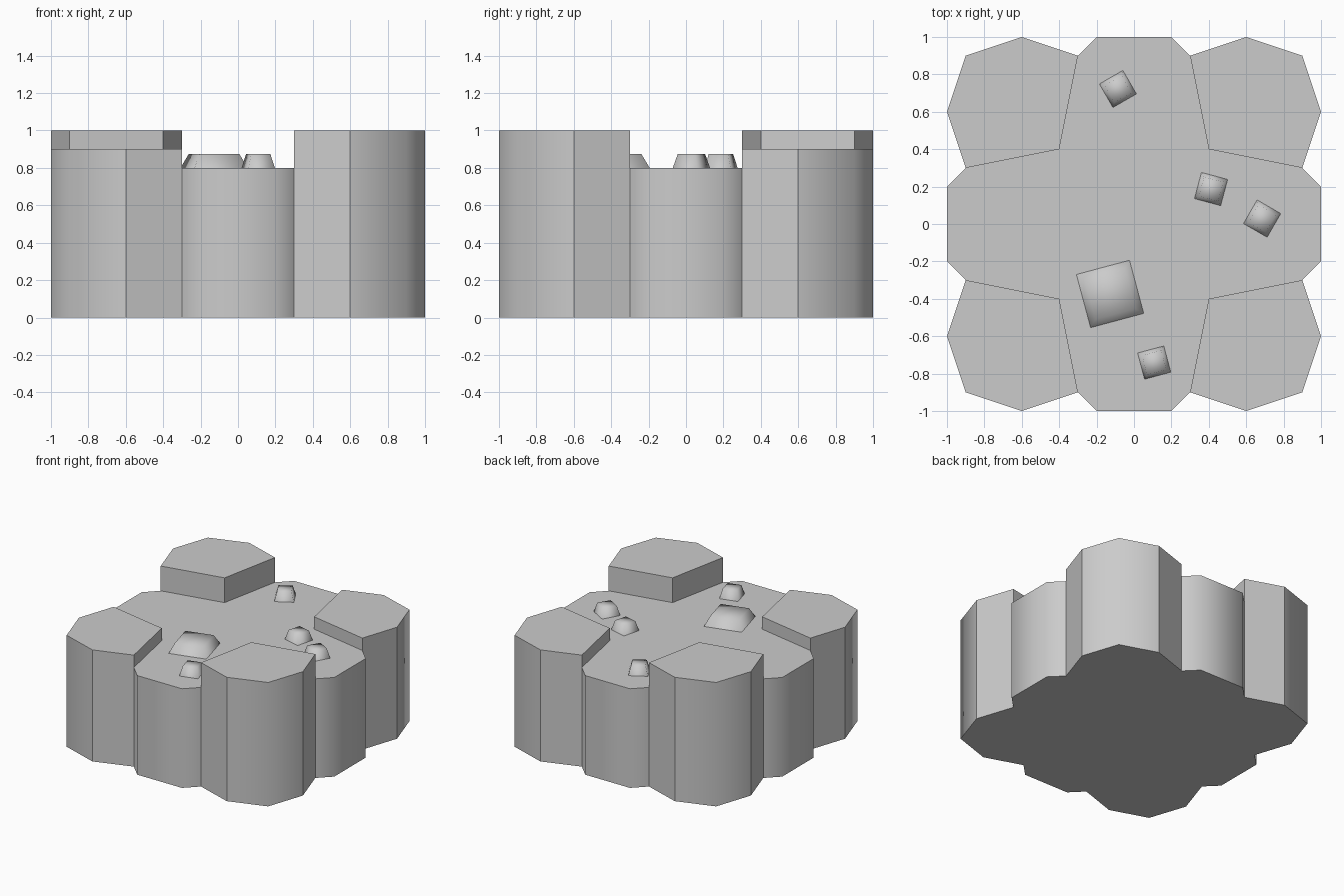
import bpy, bmesh
from math import radians
from mathutils import Matrix

if "Cube" in bpy.data.objects:
    bpy.data.objects.remove(bpy.data.objects["Cube"])

FLOOR = 0.8


def finish(bm, name):
    mesh = bpy.data.meshes.new(name)
    bm.to_mesh(mesh)
    bm.free()
    obj = bpy.data.objects.new(name, mesh)
    bpy.context.collection.objects.link(obj)
    return obj


def wall(bm, pts, z0, z1):
    # Vertical faces along an open run of plan points
    for (ax, ay), (bx, by) in zip(pts, pts[1:]):
        bm.faces.new([bm.verts.new(p) for p in
                      ((ax, ay, z0), (bx, by, z0), (bx, by, z1), (ax, ay, z1))])


def cap(bm, pts, z):
    return bm.faces.new([bm.verts.new((x, y, z)) for x, y in pts])


# Plan profiles: one corner plot (outer run, inner point) and one side of the cross
outer = [(0.9, 0.3), (1, 0.6), (0.9, 0.9), (0.6, 1), (0.3, 0.9)]
inner = (0.4, 0.4)
side = [(0.3, 0.9), (0.2, 1), (-0.2, 1), (-0.3, 0.9)]


def turn(pts, k):
    for _ in range(k):
        pts = [(-y, x) for x, y in pts]
    return pts


# Ground block: raised corners, sunken cross-shaped floor, closed base
bm = bmesh.new()
floor, base = [], []
for k, height in enumerate((0.9, 1.0, 0.9, 1.0)):
    o, s, i = turn(outer, k), turn(side, k), turn([inner], k)[0]
    wall(bm, o, 0, height)
    wall(bm, s, 0, FLOOR)
    wall(bm, [o[-1], i, o[0]], FLOOR, height)
    cap(bm, o + [i], height)
    floor += [o[0], i] + s[:-1]
    base += o[:-1] + s[:-1]
cap(bm, floor, FLOOR)
cap(bm, base[::-1], 0)
bmesh.ops.remove_doubles(bm, verts=bm.verts, dist=1e-4)
bmesh.ops.recalc_face_normals(bm, faces=bm.faces)

# Round shading only over the outer corners of the plots and the cross arms
soft = {(0.9, 0.9), (0.2, 1.0), (1.0, 0.2)}
for f in bm.faces:
    f.smooth = True
for e in bm.edges:
    a, b = e.verts
    key = (round(abs(a.co.x), 2), round(abs(a.co.y), 2))
    vertical = (a.co.xy - b.co.xy).length < 1e-4
    e.smooth = vertical and key in soft
finish(bm, "ground_block")

# Stones: tapered smooth blocks resting on the floor (x, y, width, turn, taper)
stones = [
    (-0.128, -0.374, 0.294, 15, 0.75),
    (0.108, -0.741, 0.145, 15, 0.73),
    (-0.086, 0.722, 0.145, 30, 0.73),
    (0.412, 0.187, 0.145, -15, 0.73),
    (0.685, 0.029, 0.146, -30, 0.73),
]
for n, (x, y, w, angle, taper) in enumerate(stones, 1):
    bm = bmesh.new()
    bmesh.ops.create_cube(bm, size=1)
    for v in bm.verts:
        t = taper if v.co.z > 0 else 1
        v.co = (v.co.x * w * t, v.co.y * w * t, FLOOR + (0.075 if v.co.z > 0 else 0))
    bmesh.ops.delete(bm, geom=[f for f in bm.faces if all(v.co.z < FLOOR + 0.01 for v in f.verts)],
                     context='FACES_ONLY')
    bmesh.ops.transform(bm, matrix=Matrix.Translation((x, y, 0)) @ Matrix.Rotation(radians(angle), 4, 'Z'),
                        verts=bm.verts)
    bmesh.ops.recalc_face_normals(bm, faces=bm.faces)
    for f in bm.faces:
        f.smooth = True
    finish(bm, f"stone_{n}")
